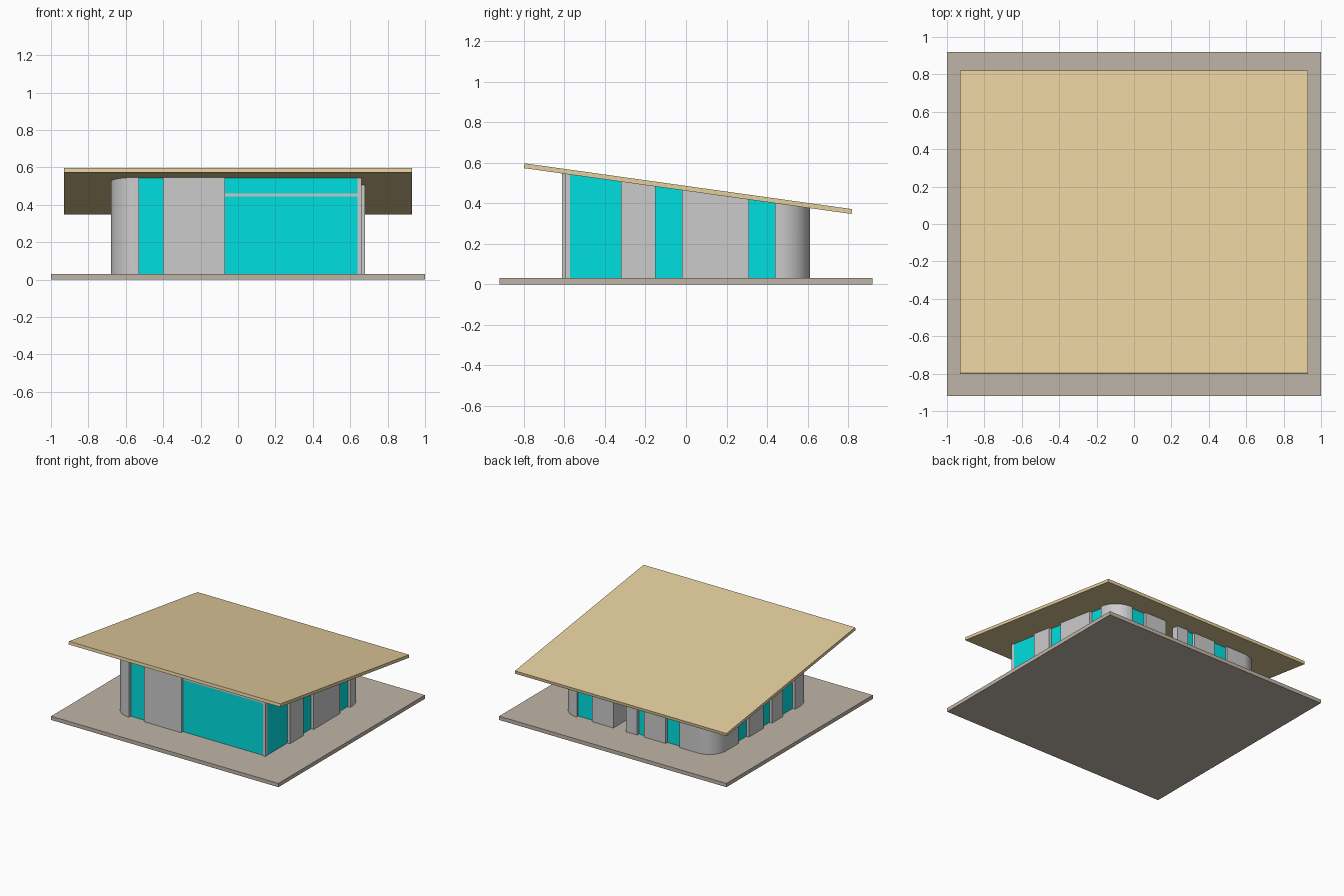
import bpy, bmesh, math

if "Cube" in bpy.data.objects:
    bpy.data.objects.remove(bpy.data.objects["Cube"])

X, Y, T, R = 0.68, 0.613, 0.06, 0.15   # outer wall half sizes, thickness, corner radius
G = 0.016                              # glass thickness
FLOOR = 0.03
ANGLE = math.radians(7.96)             # roof pitch


def material(name, rgb):
    m = bpy.data.materials.new(name)
    m.diffuse_color = (*rgb, 1)
    m.use_nodes = True
    m.node_tree.nodes["Principled BSDF"].inputs["Base Color"].default_value = m.diffuse_color
    return m


STONE = material("paving", (0.53, 0.46, 0.39))
TIMBER = material("roof_timber", (0.78, 0.62, 0.34))
GLASS = material("cyan_glass", (0.0, 0.74, 0.74))


def under(y):
    """Height of the roof underside at y."""
    return 0.46 - math.tan(ANGLE) * (y - 0.01) + 0.001


def prism(name, pts, mat=None, smooth=False):
    """Raise a footprint from the floor up to the sloping roof."""
    bm = bmesh.new()
    lo = [bm.verts.new((x, y, FLOOR)) for x, y in pts]
    hi = [bm.verts.new((x, y, under(y))) for x, y in pts]
    bm.faces.new(lo[::-1])
    bm.faces.new(hi)
    n = len(pts)
    for i in range(n):
        j = (i + 1) % n
        bm.faces.new((lo[i], lo[j], hi[j], hi[i]))
    bmesh.ops.recalc_face_normals(bm, faces=bm.faces)
    me = bpy.data.meshes.new(name)
    bm.to_mesh(me)
    bm.free()
    ob = bpy.data.objects.new(name, me)
    bpy.context.collection.objects.link(ob)
    if mat:
        me.materials.append(mat)
    if smooth:
        bpy.ops.object.select_all(action='DESELECT')
        ob.select_set(True)
        bpy.context.view_layer.objects.active = ob
        bpy.ops.object.shade_smooth_by_angle(angle=math.radians(30))
    return ob


def rect(name, x0, x1, y0, y1, mat=None):
    return prism(name, [(x0, y0), (x1, y0), (x1, y1), (x0, y1)], mat)


def box(name, loc, size, mat=None, rot=0):
    bpy.ops.mesh.primitive_cube_add(size=1, location=loc, rotation=(rot, 0, 0))
    ob = bpy.context.object
    ob.name = name
    ob.scale = size
    if mat:
        ob.data.materials.append(mat)
    return ob


def corner(name, sx, sy, xe, ye):
    """Rounded corner wall ending at x = xe and y = ye."""
    def arc(r):
        return [(sx * (X - R + r * math.cos(a)), sy * (Y - R + r * math.sin(a)))
                for a in (math.pi / 2 * i / 14 for i in range(15))]
    outer = [(sx * X, ye)] + arc(R) + [(xe, sy * Y)]
    inner = [(sx * (X - T), ye)] + arc(R - T) + [(xe, sy * (Y - T))]
    prism(name, outer + inner[::-1], smooth=True)


def along_x(name, s, a, b, glass=False):
    """Straight wall or glass pane on the front (s=-1) or back (s=1)."""
    d = G if glass else T
    c = s * (Y - T / 2)
    rect(name, a, b, c - d / 2, c + d / 2, GLASS if glass else None)


def along_y(name, s, a, b, glass=False):
    """Straight wall or glass pane on the left (s=-1) or right (s=1)."""
    d = G if glass else T
    c = s * (X - T / 2)
    rect(name, c - d / 2, c + d / 2, a, b, GLASS if glass else None)


# Base slab and sloping roof
box("base_slab", (0, 0, FLOOR / 2), (2, 1.84, FLOOR), STONE)
box("roof_panel", (0, 0.01, 0.472), (1.862, 1.633, 0.024), TIMBER, -ANGLE)

# Rounded corner walls
corner("front_left_corner_wall", -1, -1, -0.53, -0.40)
corner("back_right_corner_wall", 1, 1, 0.535, 0.44)
corner("back_left_corner_wall", -1, 1, -0.37, 0.31)

# Front side
along_x("front_wall", -1, -0.40, -0.07)
for a, b in ((-0.53, -0.40), (-0.07, 0.645)):
    along_x("front_glass", -1, a, b, True)

# Right side
for a, b in ((-0.32, -0.15), (-0.02, 0.31)):
    along_y("right_wall", 1, a, b)
for a, b in ((-0.58, -0.32), (-0.15, -0.02), (0.31, 0.44)):
    along_y("right_glass", 1, a, b, True)

# Left side
for a, b in ((-0.25, -0.11), (0.0, 0.18)):
    along_y("left_wall", -1, a, b)
for a, b in ((-0.40, -0.25), (-0.11, 0.0), (0.18, 0.31)):
    along_y("left_glass", -1, a, b, True)

# Back side, with an open doorway
for a, b in ((0.21, 0.40), (0.0, 0.10), (-0.25, -0.06)):
    along_x("back_wall", 1, a, b)
for a, b in ((0.40, 0.535), (-0.06, 0.0), (-0.37, -0.25)):
    along_x("back_glass", 1, a, b, True)
rect("entry_side_wall", 0.21, 0.25, 0.35, Y - T)

# Glazed corner post and front transom
rect("corner_post", 0.64, 0.66, -0.597, -0.573)
box("front_transom", (0.285, -0.583, 0.452), (0.71, 0.022, 0.016))
